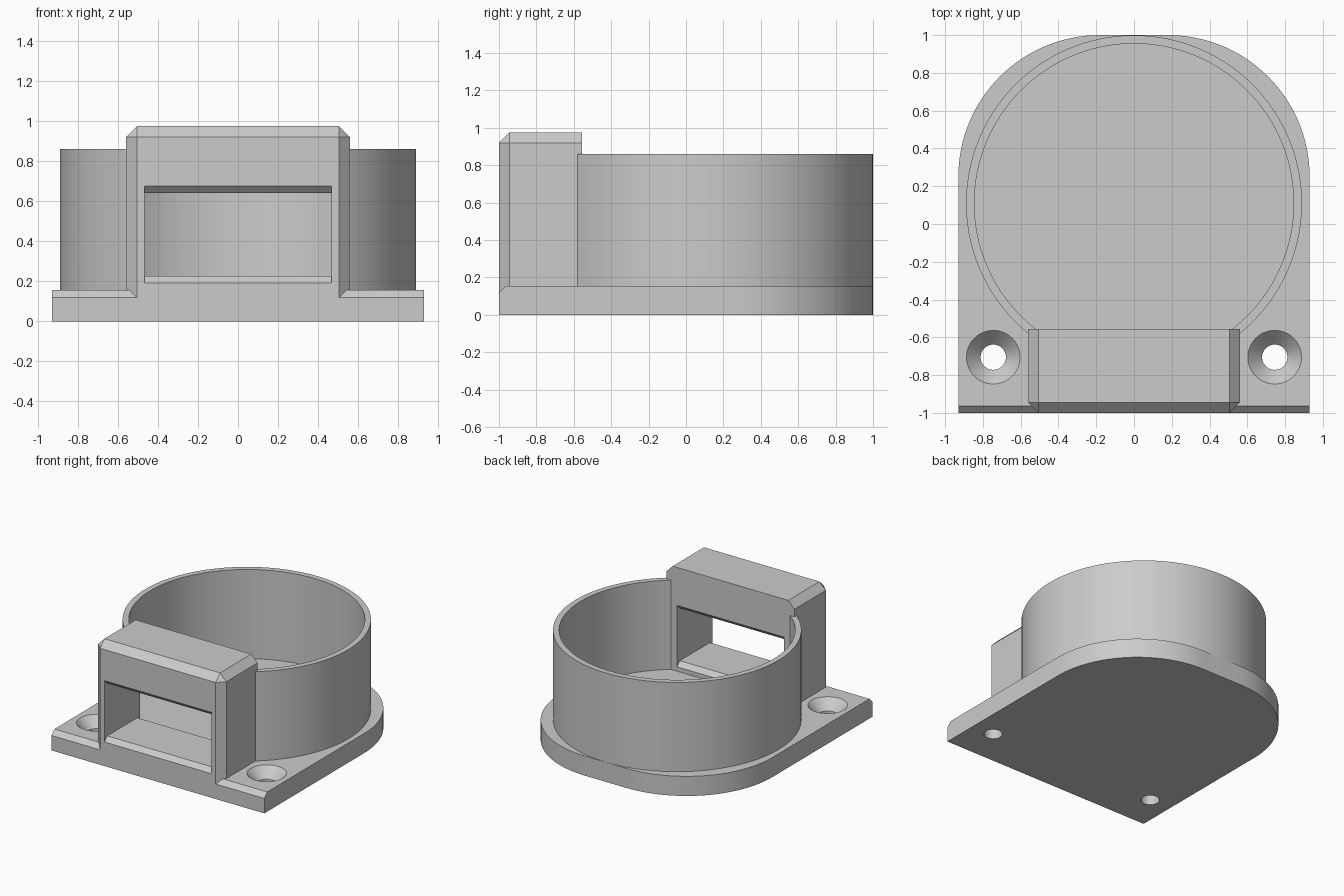
import bpy, bmesh, math
from mathutils import Matrix

cube = bpy.data.objects.get("Cube")
if cube:
    bpy.data.objects.remove(cube, do_unlink=True)

grey = bpy.data.materials.new("light_grey")
grey.use_nodes = True
colour = (0.6, 0.6, 0.6, 1)
grey.diffuse_color = colour
grey.node_tree.nodes["Principled BSDF"].inputs["Base Color"].default_value = colour

PLATE_TOP = 0.155
RING_Y = 0.11
HOUSING_BACK = -0.555
SIDES = 128


def finish(name, bm):
    bmesh.ops.recalc_face_normals(bm, faces=bm.faces)
    mesh = bpy.data.meshes.new(name)
    bm.to_mesh(mesh)
    bm.free()
    mesh.materials.append(grey)
    obj = bpy.data.objects.new(name, mesh)
    bpy.context.collection.objects.link(obj)
    return obj


def extrude(name, points, offset):
    """Prism from a closed outline of 3D points."""
    bm = bmesh.new()
    face = bm.faces.new([bm.verts.new(p) for p in points])
    ext = bmesh.ops.extrude_face_region(bm, geom=[face])["geom"]
    bmesh.ops.translate(bm, vec=offset, verts=[v for v in ext if isinstance(v, bmesh.types.BMVert)])
    return finish(name, bm)


def box(name, low, high, bevel=0, edge_test=None):
    bm = bmesh.new()
    bmesh.ops.create_cube(bm, size=1)
    for v in bm.verts:
        v.co = [h if c > 0 else l for c, l, h in zip(v.co, low, high)]
    if bevel:
        edges = [e for e in bm.edges if edge_test(e)]
        bmesh.ops.bevel(bm, geom=edges, offset=bevel, segments=1, affect='EDGES')
    return finish(name, bm)


def lathe(name, profile, x, y, sides):
    """Closed solid of revolution from (radius, z) points around a vertical axis."""
    bm = bmesh.new()
    rings = []
    for r, z in profile:
        angles = [2 * math.pi * i / sides for i in range(sides)]
        rings.append([bm.verts.new((x + r * math.cos(a), y + r * math.sin(a), z)) for a in angles])
    for low, high in zip(rings, rings[1:]):
        for i in range(sides):
            j = (i + 1) % sides
            bm.faces.new((low[i], low[j], high[j], high[i]))
    bm.faces.new(rings[0])
    bm.faces.new(rings[-1])
    return finish(name, bm)


def combine(target, other, operation):
    mod = target.modifiers.new(operation.lower(), 'BOOLEAN')
    mod.operation = operation
    mod.solver = 'EXACT'
    mod.object = other
    bpy.ops.object.select_all(action='DESELECT')
    bpy.context.view_layer.objects.active = target
    target.select_set(True)
    bpy.ops.object.modifier_apply(modifier=mod.name)
    bpy.data.objects.remove(other, do_unlink=True)


# Base plate: square front, two broad rounded corners at the back
arc_r, arc_x, arc_y, steps = 0.75, 0.18, 0.25, 32
right = [(arc_x + arc_r * math.cos(a), arc_y + arc_r * math.sin(a), 0)
         for a in (math.pi / 2 * i / steps for i in range(steps + 1))]
left = [(-x, y, z) for x, y, z in reversed(right)]
body = extrude("mount_body", [(0.93, -1, 0)] + right + left + [(-0.93, -1, 0)], (0, 0, PLATE_TOP))

# Chamfer along the plate's front edge
c = 0.037
edge_cut = extrude("edge_cutter", [(-1.2, -1 - c, PLATE_TOP - 2 * c), (-1.2, -1 + 2 * c, PLATE_TOP + c),
                                   (-1.2, -1 - c, PLATE_TOP + c)], (2.4, 0, 0))
combine(body, edge_cut, 'DIFFERENCE')

# Countersunk screw holes
for side in (-1, 1):
    hole = lathe("hole_cutter", [(0.067, -0.1), (0.067, 0.077), (0.142, PLATE_TOP), (0.142, 0.3)],
                 side * 0.745, -0.705, 48)
    combine(body, hole, 'DIFFERENCE')

# Round cup wall, open where the housing stands
wall = lathe("cup_wall", [(0.889, 0.1), (0.889, 0.86)], 0, RING_Y, SIDES)
bore = lathe("bore_cutter", [(0.845, 0), (0.845, 1.2)], 0, RING_Y, SIDES)
combine(wall, bore, 'DIFFERENCE')
combine(wall, box("gap_cutter", (-0.54, -1.2, 0), (0.54, -0.57, 1.2)), 'DIFFERENCE')


# Housing block with chamfered front, top and side edges
def outer_edge(e):
    mid = (e.verts[0].co + e.verts[1].co) / 2
    front, top, side = mid.y < -0.99, mid.z > 0.97, abs(mid.x) > 0.5
    return front + top + side == 2 and mid.z > 0.1


housing = box("housing", (-0.56, -1, 0.05), (0.56, HOUSING_BACK, 0.975), 0.055, outer_edge)
combine(body, housing, 'UNION')
combine(body, wall, 'UNION')

# Window through the housing, flared above and below at both ends
low, high, flare = 0.225, 0.64, 0.035
outline = [(-1 - flare, low - 2 * flare), (-1 + flare, low), (HOUSING_BACK - flare, low),
           (HOUSING_BACK + 0.01, low - flare - 0.01)]
outline += [(y, low + high - z) for y, z in reversed(outline)]
window = extrude("window_cutter", [(-0.467, y, z) for y, z in outline], (0.934, 0, 0))
combine(body, window, 'DIFFERENCE')

bpy.ops.object.shade_smooth_by_angle(angle=math.radians(25))
